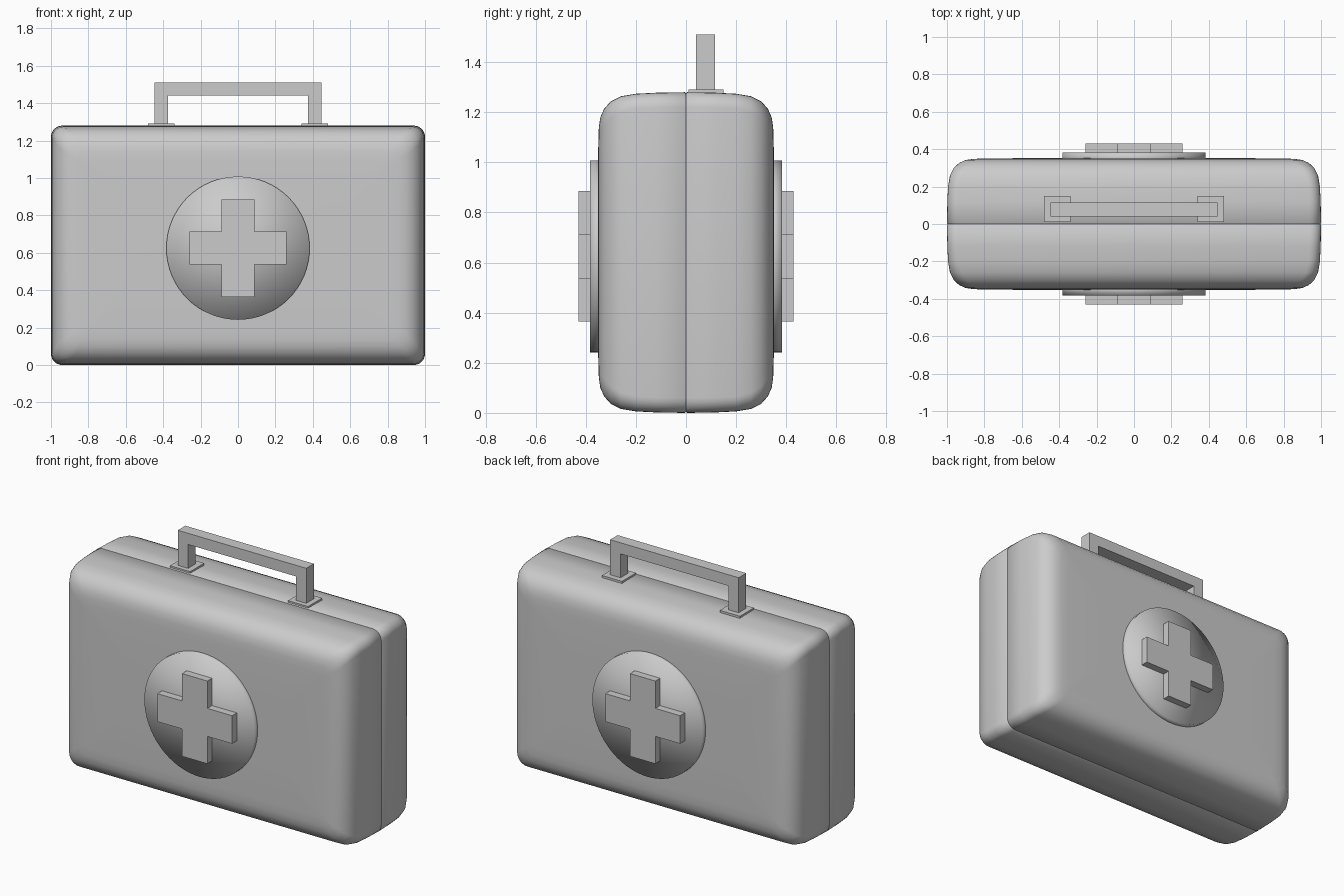
import bpy, bmesh, math
from mathutils import Vector

cube = bpy.data.objects.get("Cube")
if cube:
    bpy.data.objects.remove(cube, do_unlink=True)

grey = bpy.data.materials.new("plain_grey")
grey.use_nodes = True
GREY = (0.6, 0.6, 0.6, 1)
grey.diffuse_color = GREY
grey.node_tree.nodes["Principled BSDF"].inputs["Base Color"].default_value = GREY


def finish(name, bm, smooth=False):
    bmesh.ops.recalc_face_normals(bm, faces=bm.faces)
    mesh = bpy.data.meshes.new(name)
    for face in bm.faces:
        face.smooth = smooth
    bm.to_mesh(mesh)
    bm.free()
    mesh.materials.append(grey)
    obj = bpy.data.objects.new(name, mesh)
    bpy.context.collection.objects.link(obj)
    return obj


def rounded_rect(half_w, half_h, r, steps=6):
    pts = []
    for k, (sx, sz) in enumerate([(1, 1), (-1, 1), (-1, -1), (1, -1)]):
        for i in range(steps + 1):
            a = math.pi / 2 * (k + i / steps)
            pts.append((sx * (half_w - r) + r * math.cos(a),
                        sz * (half_h - r) + r * math.sin(a)))
    return pts


def prism(name, outline, y0, y1):
    """Extrude an (x, z) outline along y."""
    bm = bmesh.new()
    face = bm.faces.new([bm.verts.new((x, y0, z)) for x, z in outline])
    ext = bmesh.ops.extrude_face_region(bm, geom=[face])["geom"]
    verts = [v for v in ext if isinstance(v, bmesh.types.BMVert)]
    bmesh.ops.translate(bm, verts=verts, vec=(0, y1 - y0, 0))
    return finish(name, bm)


# Case halves: (distance from seam, inset, corner radius)
PROFILE = [(0, 0.004, 0.06), (0.005, 0, 0.06), (0.12, 0.002, 0.06),
           (0.2, 0.006, 0.06), (0.26, 0.016, 0.065), (0.3, 0.036, 0.07),
           (0.327, 0.066, 0.07), (0.342, 0.1, 0.06), (0.348, 0.14, 0.05),
           (0.35, 0.19, 0.04), (0.352, 0.4, 0.03)]
CASE_Z, BADGE_Z = 0.64, 0.625


def case_half(name, side):
    bm = bmesh.new()
    loops = []
    for y, inset, r in PROFILE:
        ring = rounded_rect(1 - inset, CASE_Z - inset, r)
        loops.append([bm.verts.new((x, side * y, CASE_Z + z)) for x, z in ring])
    for a, b in zip(loops, loops[1:]):
        for i in range(len(a)):
            j = (i + 1) % len(a)
            bm.faces.new((a[i], a[j], b[j], b[i]))
    bm.faces.new(loops[-1])
    bm.faces.new(loops[0][::-1])
    obj = finish(name, bm, True)
    for edge in obj.data.edges:
        if all(abs(obj.data.vertices[v].co.y) < 1e-5 for v in edge.vertices):
            edge.use_edge_sharp = True


# Round badge with softly shaded rim, and the raised cross on it
def badge(name, side):
    bm = bmesh.new()
    bmesh.ops.create_cone(bm, cap_ends=True, cap_tris=True, segments=64,
                          radius1=0.383, radius2=0.383, depth=0.06)
    for v in bm.verts:
        v.co = Vector((v.co.x, side * (0.353 + v.co.z), BADGE_Z + v.co.y))
    finish(name, bm, True)


L, W = 0.26, 0.088
CROSS = [(W, L), (W, W), (L, W), (L, -W), (W, -W), (W, -L),
         (-W, -L), (-W, -W), (-L, -W), (-L, W), (-W, W), (-W, L)]

for label, side in (("front", -1), ("back", 1)):
    case_half(label + "_case_half", side)
    badge(label + "_badge", side)
    prism(label + "_cross", [(x, z + BADGE_Z) for x, z in CROSS],
          side * 0.37, side * 0.43)

# Handle: squared arch standing on two small plates
arch = [(-0.447, 1.27), (-0.447, 1.51), (0.447, 1.51), (0.447, 1.27),
        (0.375, 1.27), (0.375, 1.44), (-0.375, 1.44), (-0.375, 1.27)]
prism("handle", arch, 0.04, 0.115)
for label, side in (("left", 1), ("right", -1)):
    plate = [(side * x, z) for x, z in
             ((0.34, 1.27), (0.48, 1.27), (0.48, 1.29), (0.34, 1.29))]
    prism(label + "_handle_plate", plate, 0.01, 0.15)
